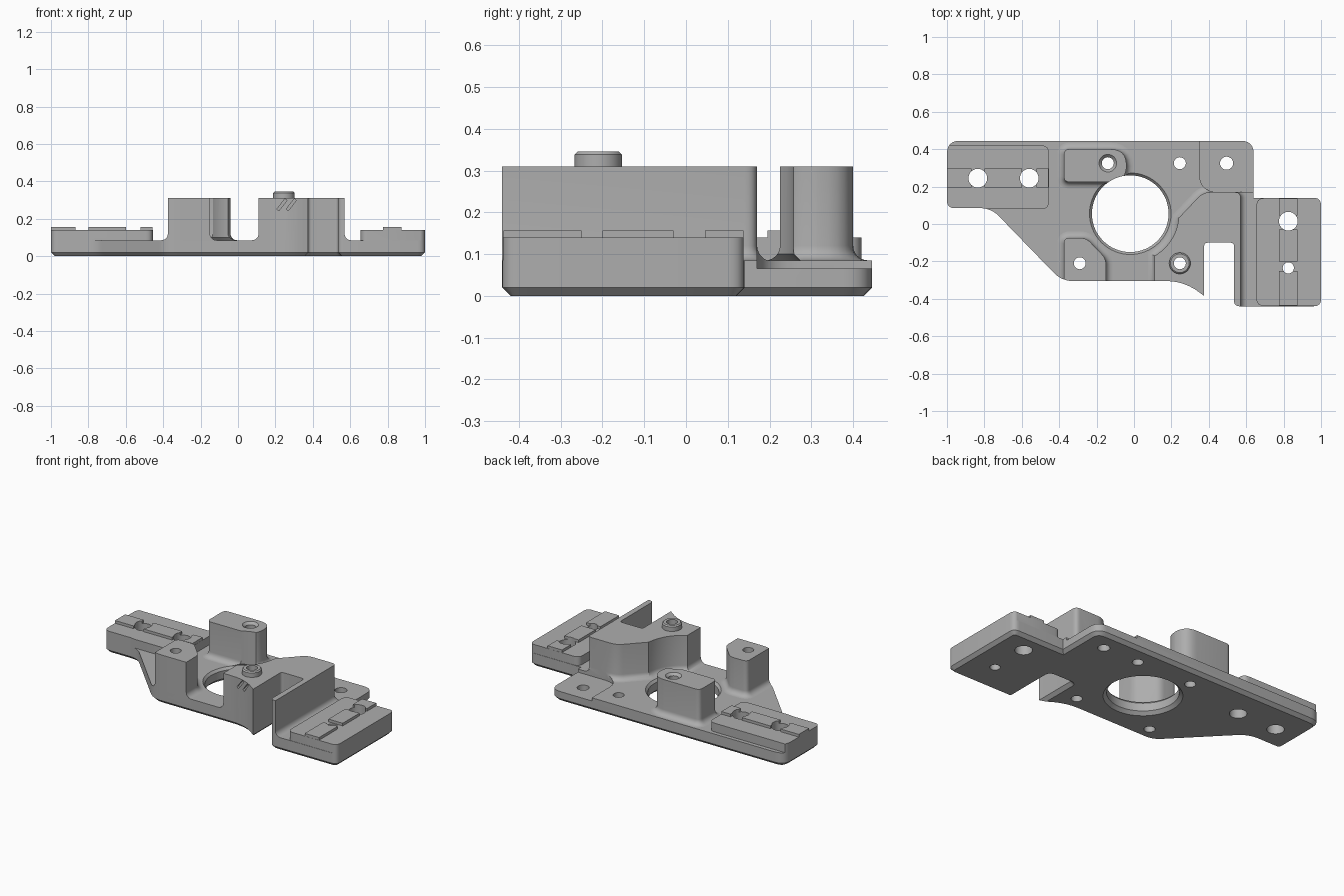
import bpy, bmesh
from math import sin, cos, pi, radians
from mathutils import Vector, Matrix

if "Cube" in bpy.data.objects:
    bpy.data.objects.remove(bpy.data.objects["Cube"])

grey = bpy.data.materials.new("machined grey")
grey.use_nodes = True
GREY = (0.42, 0.42, 0.42, 1)
grey.diffuse_color = GREY
grey.node_tree.nodes["Principled BSDF"].inputs["Base Color"].default_value = GREY


def rounded(corners, steps=6):
    """Outline from (x, y, rounding) corners, counter-clockwise."""
    out = []
    for i, (x, y, r) in enumerate(corners):
        p = Vector((x, y))
        if r == 0:
            out.append(p)
            continue
        a = p + (Vector(corners[i - 1][:2]) - p).normalized() * r
        b = p + (Vector(corners[(i + 1) % len(corners)][:2]) - p).normalized() * r
        for k in range(steps + 1):
            t = k / steps
            out.append(a * (1 - t) ** 2 + p * 2 * t * (1 - t) + b * t * t)
    return out


def circle(x, y, r, n=32):
    return [Vector((x + r * cos(2 * pi * k / n), y + r * sin(2 * pi * k / n))) for k in range(n)]


def box(x0, x1, y0, y1, r=0.0):
    return rounded([(x0, y0, r), (x1, y0, r), (x1, y1, r), (x0, y1, r)])


def grow(pts, d):
    """Offset an outline outwards by d."""
    out = []
    for i, p in enumerate(pts):
        e, f = (p - pts[i - 1]).normalized(), (pts[(i + 1) % len(pts)] - p).normalized()
        n, m = Vector((e.y, -e.x)), Vector((f.y, -f.x))
        out.append(p + (n + m) * d / (1 + n.dot(m)))
    return out


def loft(bm, pts, levels):
    """Solid through offset copies of an outline, levels are (offset, z)."""
    rings = [[bm.verts.new((p.x, p.y, z)) for p in grow(pts, d)] for d, z in levels]
    for lo, hi in zip(rings, rings[1:]):
        for i in range(len(pts)):
            j = (i + 1) % len(pts)
            bm.faces.new((lo[i], lo[j], hi[j], hi[i]))
    bm.faces.new(rings[0][::-1])
    bm.faces.new(rings[-1])


def make(name, *solids):
    bm = bmesh.new()
    for pts, levels in solids:
        loft(bm, pts, levels)
    return finish(name, bm)


def finish(name, bm):
    bmesh.ops.recalc_face_normals(bm, faces=bm.faces)
    me = bpy.data.meshes.new(name)
    bm.to_mesh(me)
    bm.free()
    me.materials.append(grey)
    ob = bpy.data.objects.new(name, me)
    bpy.context.collection.objects.link(ob)
    return ob


PLATE, PAD, STRIP, TOP, FILLET = 0.085, 0.14, 0.157, 0.31, 0.035
# post profile with a filleted foot
post = [(FILLET, 0.05)]
for k in range(7):
    a = k / 6 * pi / 2
    post.append((FILLET * (1 - sin(a)), PLATE + FILLET * (1 - cos(a))))
post.append((0, TOP))

# overall footprint that trims every part, with a chamfered underside
footprint = rounded([
    (-1, 0.085, 0.04), (-0.764, 0.085, 0.06), (-0.386, -0.305, 0.06),
    (0.27, -0.305, 0.1), (0.375, -0.385, 0), (0.375, -0.1, 0.02),
    (0.535, -0.1, 0.02), (0.535, -0.44, 0.03), (1, -0.44, 0.04),
    (1, 0.14, 0.04), (0.64, 0.14, 0), (0.64, 0.445, 0.07), (-1, 0.445, 0.07)])
chamfered = [(-0.02, 0), (0, 0.02)]
trim = make("trim_helper", (footprint, chamfered + [(0, 0.5)]))

# holes, main bore and slanted grooves
through = [(0, -0.1), (0, 0.6)]
bm = bmesh.new()
for x, y, r in [(-0.835, 0.245, 0.05), (-0.56, 0.245, 0.05), (0.825, 0.015, 0.05),
                (0.825, -0.235, 0.03), (-0.29, -0.21, 0.032), (0.245, 0.325, 0.032),
                (0.495, 0.325, 0.035), (0.245, -0.21, 0.032)]:
    loft(bm, circle(x, y, r), through)
loft(bm, circle(-0.14, 0.325, 0.032), [(0, -0.1), (0, 0.295), (0.015, TOP), (0.015, 0.6)])
loft(bm, circle(-0.02, 0.055, 0.205, 64),
     [(0.02, -0.1), (0.02, 0), (0, 0.02), (0, 0.07), (0.013, PLATE), (0, 0.1), (0, 0.6)])
for x, y in [(0.235, -0.32), (0.285, -0.33)]:
    bmesh.ops.create_cube(bm, size=1, matrix=Matrix.Translation((x, y, 0.275))
                          @ Matrix.Rotation(radians(38), 4, 'Y')
                          @ Matrix.Diagonal((0.014, 0.05, 0.07, 1)))
holes = finish("hole_helper", bm)

# shallow recess of the corner ear
recess = make("recess_helper", (rounded([(0.35, 0.17, 0.1), (0.8, 0.17, 0), (0.8, 0.6, 0), (0.35, 0.6, 0)]),
                                [(0, 0.065), (0, 0.6)]))

parts = []


def part(name, *solids):
    parts.append(make(name, *solids))


part("base_plate", (footprint, chamfered + [(0, PLATE)]))

# mounting pads and their key strips
pad = [(0, 0.0), (0, PAD)]
strip = [(0, 0.1), (0, STRIP)]
part("right_pad", (box(-1.1, -0.455, 0.08, 0.42, 0.04), pad))
part("left_pad", (box(0.655, 1.1, -0.438, 0.138, 0.04), pad))
part("right_key_strips", *[(box(a, b, 0.195, 0.297), strip)
                           for a, b in [(-1.1, -0.87), (-0.8, -0.6), (-0.52, -0.456)]])
part("left_key_strips", *[(box(0.775, 0.875, a, b), strip)
                          for a, b in [(-0.437, -0.25), (-0.2, -0.03), (0.045, 0.137)]])

# standing posts
part("back_long_post", (rounded([(-0.375, 0.225, 0.03), (-0.04, 0.225, 0.086),
                                 (-0.04, 0.4, 0.086), (-0.375, 0.4, 0.03)]), post))
part("back_small_post", (rounded([(0.15, 0.275, 0.03), (0.2, 0.23, 0.02), (0.235, 0.23, 0.02),
                                  (0.32, 0.315, 0.03), (0.32, 0.4, 0.03), (0.15, 0.4, 0.03)]), post))
part("front_post", (rounded([(-0.375, -0.6, 0), (-0.15, -0.6, 0), (-0.15, -0.185, 0.03),
                             (-0.255, -0.075, 0.03), (-0.375, -0.075, 0.03)]), post))

# large block wrapped around the bore, with the thin side wall
arc = [(-0.02 + 0.26 * cos(radians(a)), 0.055 + 0.26 * sin(radians(a)), 0)
       for a in range(-5, -61, -5)]
part("notched_block", (rounded([(0.57, -0.6, 0), (0.57, 0.17, 0.03), (0.37, 0.17, 0.04)]
                               + arc + [(0.11, -0.6, 0)]), post))
part("block_boss", (circle(0.245, -0.21, 0.057), [(0, 0.29), (0, 0.338), (-0.007, 0.345)]))

# trim and drill every part, then shade
for ob in parts:
    for op, tool in (('INTERSECT', trim), ('DIFFERENCE', holes), ('DIFFERENCE', recess)):
        if tool is trim and ob.name == "base_plate":
            continue
        mod = ob.modifiers.new(tool.name, 'BOOLEAN')
        mod.operation, mod.object, mod.solver = op, tool, 'EXACT'
bpy.context.view_layer.update()
graph = bpy.context.evaluated_depsgraph_get()
for ob in parts:
    me = bpy.data.meshes.new_from_object(ob.evaluated_get(graph))
    ob.modifiers.clear()
    ob.data = me
    me.polygons.foreach_set("use_smooth", [True] * len(me.polygons))
    me.set_sharp_from_angle(angle=radians(28))
for tool in (trim, holes, recess):
    bpy.data.objects.remove(tool)
